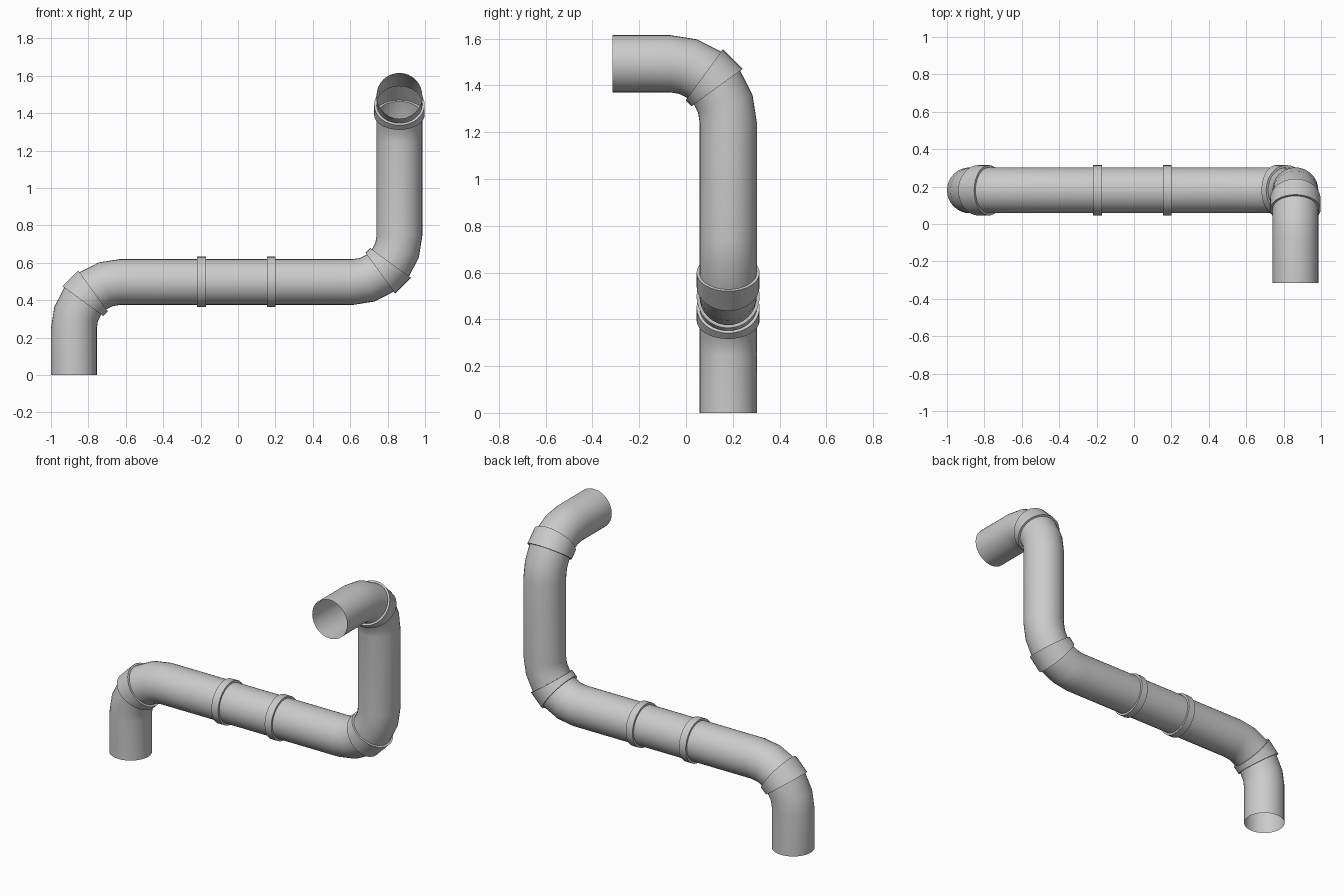
import bpy, bmesh, math
from mathutils import Vector, Matrix

if "Cube" in bpy.data.objects:
    bpy.data.objects.remove(bpy.data.objects["Cube"])

SIDES = 32
R = 0.1225        # pipe radius
RC = 0.135        # collar radius
BEND = 0.2475     # bend centreline radius
X0, X1, Y, Z = -0.8775, 0.863, 0.18, 0.4975

rings = []        # (centre, rotation, radius); the tube runs along local z


def ring(p, m, r=R):
    rings.append((Vector(p), m.copy(), r))


def straight_collar(x0, x1, m):
    for x, r in ((x0, R), (x0, RC), (x1, RC), (x1, R)):
        ring((x, Y, Z), m, r)


def elbow(start, m, axis, toward):
    """Five-step 90 degree bend whose middle step is a raised collar."""
    centre = Vector(start) + Vector(toward) * BEND
    arm = -Vector(toward) * BEND
    for i in range(6):
        rot = Matrix.Rotation(math.radians(18 * i), 3, axis)
        radii = {2: (R, RC), 3: (RC, R)}.get(i, (R,))
        for r in radii:
            ring(centre + rot @ arm, rot @ m, r)
    return rot @ m


# Path: up, along +x, up, then out toward the front
m = Matrix.Identity(3)
ring((X0, Y, 0), m)
m = elbow((X0, Y, Z - BEND), m, Vector((0, 1, 0)), (1, 0, 0))
straight_collar(-0.218, -0.171, m)
straight_collar(0.155, 0.201, m)
m = elbow((X1 - BEND, Y, Z), m, Vector((0, -1, 0)), (0, 0, 1))
m = elbow((X1, Y, 1.245), m, Vector((1, 0, 0)), (0, -1, 0))
ring((X1, -0.315, 1.245 + BEND), m)

# Skin the rings into one open-ended tube
bm = bmesh.new()
loops = []
for p, mat, r in rings:
    loops.append([bm.verts.new(p + mat @ Vector((r * math.cos(a), r * math.sin(a), 0)))
                  for a in (2 * math.pi * k / SIDES for k in range(SIDES))])
for a, b in zip(loops, loops[1:]):
    for k in range(SIDES):
        n = (k + 1) % SIDES
        bm.faces.new((a[k], a[n], b[n], b[k]))

mesh = bpy.data.meshes.new("pipe")
bm.to_mesh(mesh)
bm.free()
pipe = bpy.data.objects.new("pipe", mesh)
bpy.context.collection.objects.link(pipe)
bpy.context.view_layer.objects.active = pipe
pipe.select_set(True)
bpy.ops.object.shade_smooth_by_angle(angle=math.radians(35))
